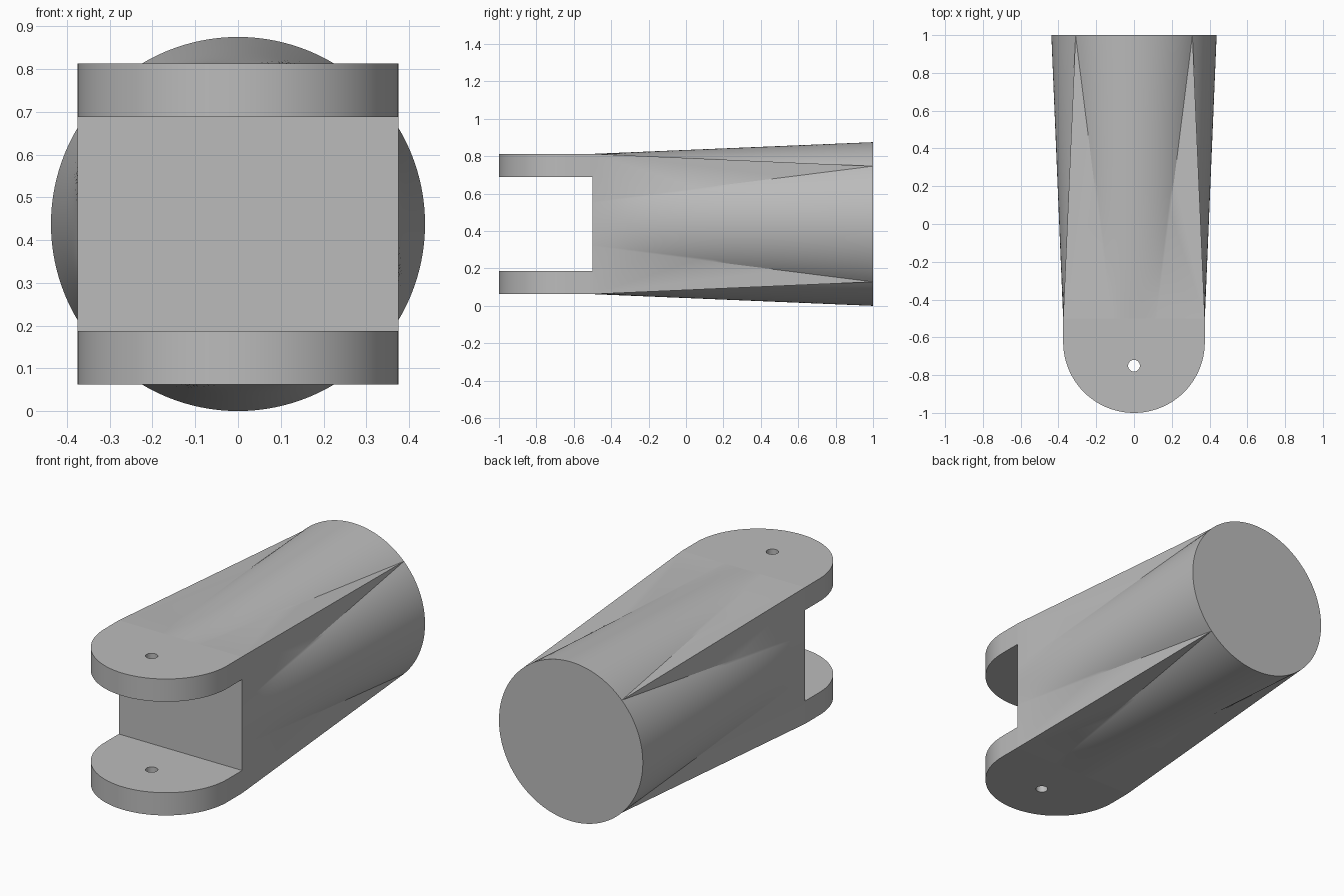
import bpy, bmesh
from math import pi, sin, cos, atan2
from mathutils import Vector, Matrix

cube = bpy.data.objects.get("Cube")
if cube:
    bpy.data.objects.remove(cube, do_unlink=True)

HALF = 0.375       # half width of the square end
RADIUS = 0.4375    # radius of the round end, also the axis height
JOIN = -0.5        # where the lugs meet the body
FLAT = 0.12        # half width of the strip that swells into the arc
COLS, ROWS = 32, 16

grey = bpy.data.materials.new("plain_grey")
grey.use_nodes = True
grey.diffuse_color = (0.5, 0.5, 0.5, 1)
grey.node_tree.nodes["Principled BSDF"].inputs["Base Color"].default_value = (0.5, 0.5, 0.5, 1)


def finish(name, bm):
    bmesh.ops.remove_doubles(bm, verts=bm.verts[:], dist=0.0001)
    bmesh.ops.recalc_face_normals(bm, faces=bm.faces[:])
    mesh = bpy.data.meshes.new(name)
    bm.to_mesh(mesh)
    bm.free()
    mesh.materials.append(grey)
    obj = bpy.data.objects.new(name, mesh)
    bpy.context.collection.objects.link(obj)
    bpy.ops.object.select_all(action="DESELECT")
    obj.select_set(True)
    bpy.context.view_layer.objects.active = obj
    bpy.ops.object.shade_smooth_by_angle(angle=pi / 6)
    return obj


def face(bm, points):
    return bm.faces.new([bm.verts.new(p) for p in points])


def arc_point(angle):
    return Vector((RADIUS * sin(angle), 1, RADIUS * cos(angle)))


# Body: four equal sides blending a square into a circle
bm = bmesh.new()
for quarter in range(4):
    turn = Matrix.Rotation(quarter * pi / 2, 4, "Y")
    grid = []
    for r in range(ROWS + 1):
        row = []
        for c in range(COLS + 1):
            u = c / COLS * 2 - 1
            start = Vector((u * FLAT, JOIN, HALF))
            row.append(turn @ start.lerp(arc_point(u * pi / 4), r / ROWS))
        grid.append(row)
    for r in range(ROWS):
        for c in range(COLS):
            face(bm, [grid[r][c], grid[r][c + 1], grid[r + 1][c + 1], grid[r + 1][c]])
    # flat triangles beside the swelling strip
    for side, col in ((-1, 0), (1, COLS)):
        corner = turn @ Vector((side * HALF, JOIN, HALF))
        face(bm, [corner] + [row[col] for row in grid])
# round end cap
face(bm, [arc_point(i * 2 * pi / (4 * COLS)) for i in range(4 * COLS)])
# flat floor of the slot between the lugs
face(bm, [(x * HALF, JOIN, z * 0.25) for x, z in ((-1, -1), (1, -1), (1, 1), (-1, 1))])
bmesh.ops.translate(bm, verts=bm.verts[:], vec=(0, 0, RADIUS))
finish("tapered_body", bm)


# Lugs: round-ended plates with a pin hole
def lug(name, bottom, top):
    hole_y, hole_r, end_y = -0.75, 0.031, -0.625
    outer = [(HALF * cos(i * pi / 48), end_y - HALF * sin(i * pi / 48)) for i in range(49)]
    outer += [(HALF * (i / 4 - 1), JOIN) for i in range(9)]
    inner = []
    for x, y in outer:
        a = atan2(y - hole_y, x)
        inner.append((hole_r * cos(a), hole_y + hole_r * sin(a)))
    bm = bmesh.new()
    for i in range(len(outer)):
        j = (i + 1) % len(outer)
        for z in (bottom, top):
            face(bm, [(*p, z) for p in (outer[i], outer[j], inner[j], inner[i])])
        for ring in (outer, inner):
            p, q = ring[i], ring[j]
            if p[1] == q[1] == JOIN:
                continue   # open where it joins the body
            face(bm, [(*p, bottom), (*q, bottom), (*q, top), (*p, top)])
    return finish(name, bm)


lug("lower_lug", RADIUS - HALF, RADIUS - 0.25)
lug("upper_lug", RADIUS + 0.25, RADIUS + HALF)
